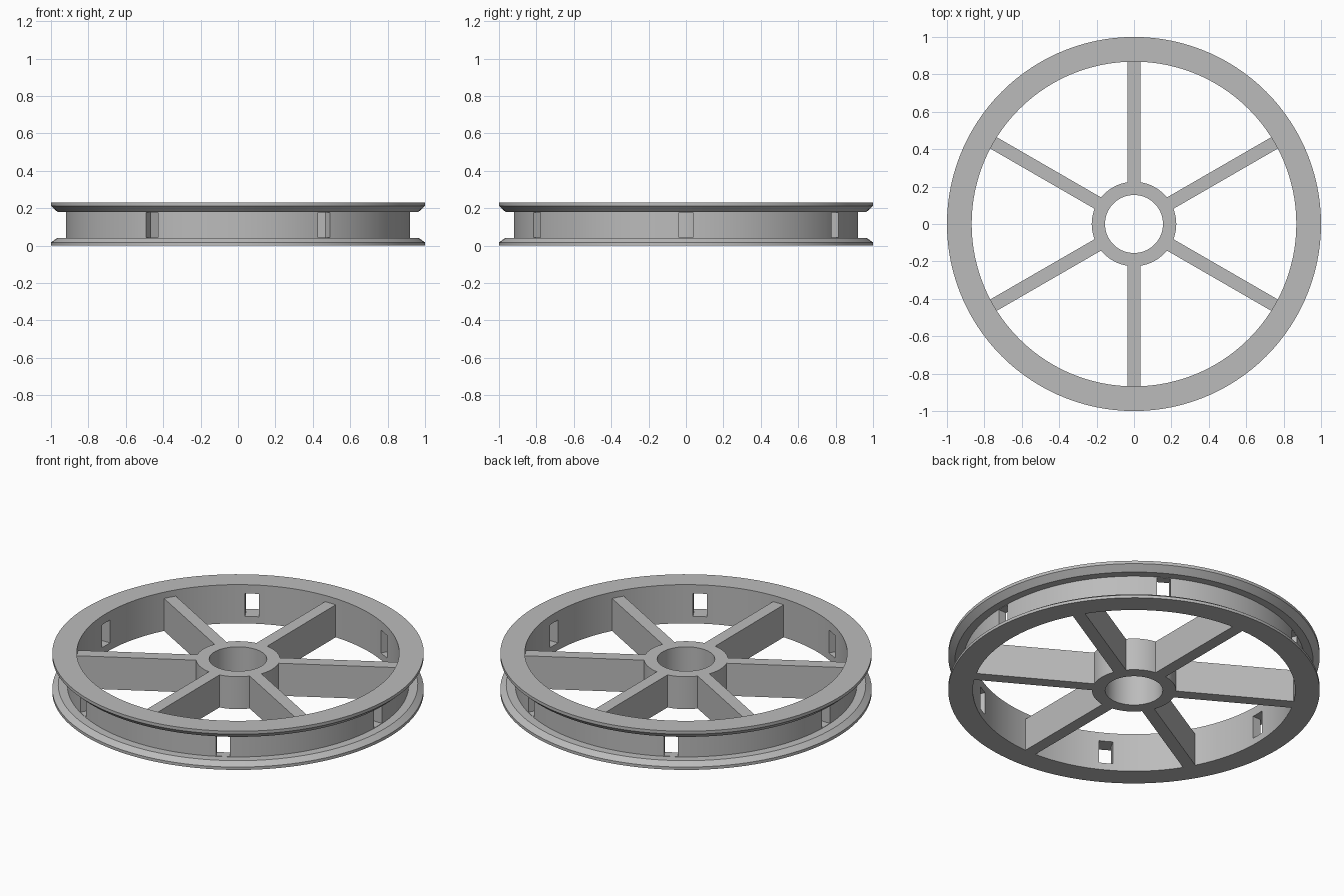
import bpy, bmesh, math
from mathutils import Matrix

if "Cube" in bpy.data.objects:
    bpy.data.objects.remove(bpy.data.objects["Cube"])

SEG = 120
grey = bpy.data.materials.new("plain_grey")
grey.diffuse_color = (0.5, 0.5, 0.5, 1)
grey.use_nodes = True
grey.node_tree.nodes["Principled BSDF"].inputs["Base Color"].default_value = grey.diffuse_color


def finish(name, bm):
    bmesh.ops.recalc_face_normals(bm, faces=bm.faces[:])
    mesh = bpy.data.meshes.new(name)
    bm.to_mesh(mesh)
    bm.free()
    ob = bpy.data.objects.new(name, mesh)
    bpy.context.collection.objects.link(ob)
    mesh.materials.append(grey)
    return ob


def lathe(name, profile):
    """Spin a closed (radius, z) profile around the z axis."""
    bm = bmesh.new()
    rings = []
    for i in range(SEG):
        a = 2 * math.pi * i / SEG
        rings.append([bm.verts.new((r * math.cos(a), r * math.sin(a), z)) for r, z in profile])
    n = len(profile)
    for i in range(SEG):
        p, q = rings[i], rings[(i + 1) % SEG]
        for j in range(n):
            k = (j + 1) % n
            bm.faces.new((p[j], q[j], q[k], p[k]))
    return finish(name, bm)


def radial_box(bm, angle, r0, r1, width, z0, z1):
    """Box pointing outwards at the given angle in degrees."""
    m = (Matrix.Rotation(math.radians(angle), 4, 'Z')
         @ Matrix.Translation(((r0 + r1) / 2, 0, (z0 + z1) / 2))
         @ Matrix.Diagonal((r1 - r0, width, z1 - z0, 1)))
    bmesh.ops.create_cube(bm, size=1, matrix=m)


def smooth(ob):
    bpy.ops.object.select_all(action='DESELECT')
    ob.select_set(True)
    bpy.context.view_layer.objects.active = ob
    bpy.ops.object.shade_smooth_by_angle(angle=math.radians(25))


# Rim with two chamfered flanges and a groove between them
rim = lathe("grooved_rim", [
    (0.868, 0), (1.0, 0), (1.0, 0.017), (0.968, 0.04), (0.92, 0.04),
    (0.92, 0.18), (0.965, 0.18), (1.0, 0.212), (1.0, 0.23), (0.868, 0.23)])

# Six windows through the groove wall, midway between spokes
bm = bmesh.new()
for i in range(6):
    radial_box(bm, 60 * i, 0.82, 0.945, 0.075, 0.042, 0.178)
cutter = finish("window_cutter", bm)
cutter.hide_render = True

cut = rim.modifiers.new("windows", 'BOOLEAN')
cut.operation = 'DIFFERENCE'
cut.solver = 'EXACT'
cut.object = cutter
bpy.context.view_layer.objects.active = rim
bpy.ops.object.modifier_apply(modifier=cut.name)
bpy.data.objects.remove(cutter)
smooth(rim)

# Hub with axle bore, lower than the rim on top
hub = lathe("hub", [(0.155, 0), (0.226, 0), (0.226, 0.193), (0.155, 0.193)])
smooth(hub)

# Six flat spokes
for i in range(6):
    bm = bmesh.new()
    radial_box(bm, 30 + 60 * i, 0.218, 0.87, 0.07, 0, 0.193)
    finish("spoke_%d" % (i + 1), bm)
